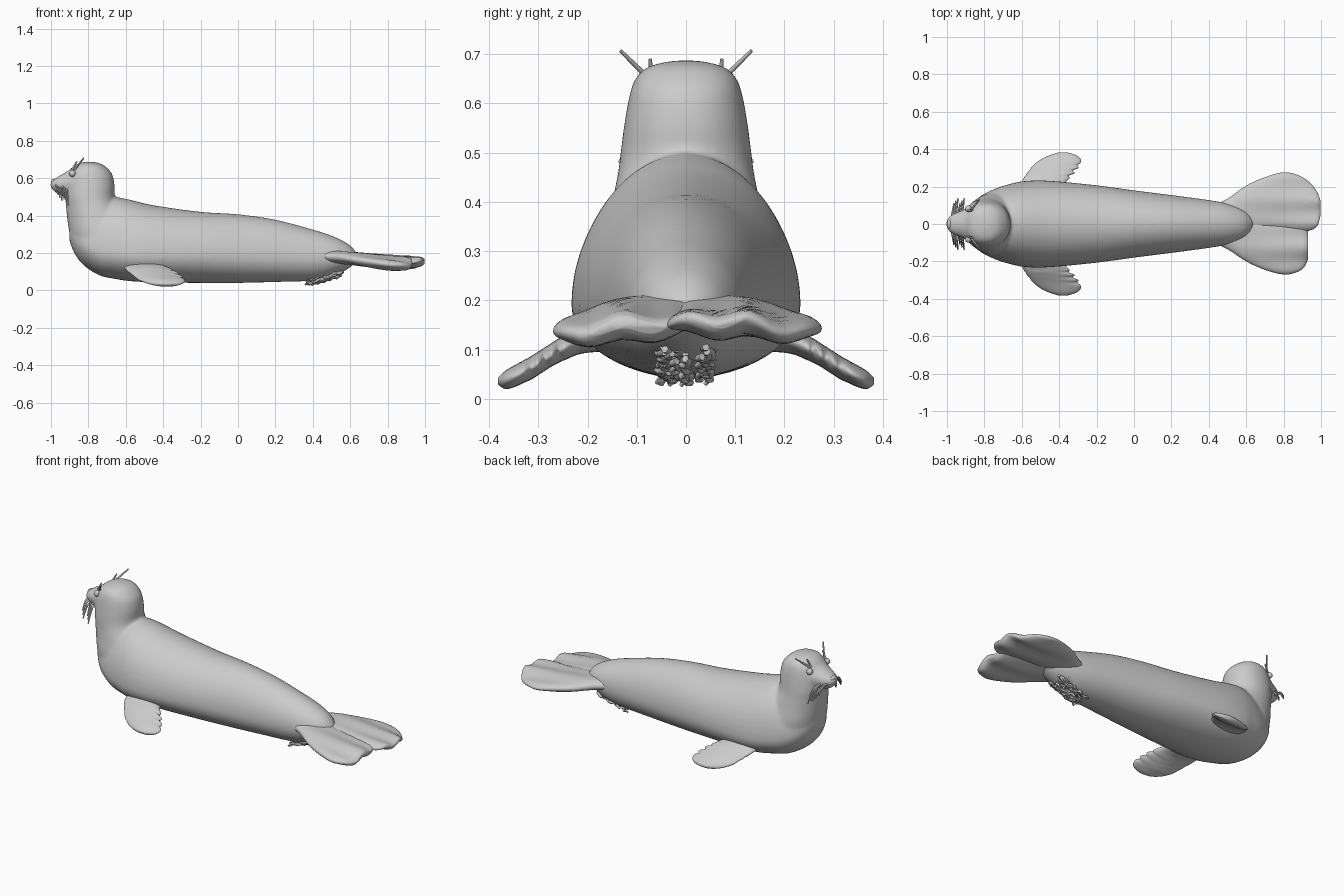
import bpy, bmesh, math, random
from mathutils import Vector

if "Cube" in bpy.data.objects:
    bpy.data.objects.remove(bpy.data.objects["Cube"])

random.seed(4)


def catmull(rows, steps):
    """Smoothly interpolate rows of section parameters."""
    out = []
    for i in range(len(rows) - 1):
        p = [rows[max(0, min(len(rows) - 1, i + k))] for k in (-1, 0, 1, 2)]
        for s in range(steps):
            t = s / steps
            out.append([0.5 * (2 * b + (c - a) * t + (2 * a - 5 * b + 4 * c - d) * t * t
                               + (3 * b - a - 3 * c + d) * t ** 3) for a, b, c, d in zip(*p)])
    return out + [list(rows[-1])]


def loft(bm, axis, rows, n=48, e=2.0, steps=5):
    """Rows: position along axis, centre 1, centre 2, half width, up, down."""
    place = {'x': lambda p, u, v: (p, u, v), 'y': lambda p, u, v: (u, p, v),
             'z': lambda p, u, v: (u, v, p)}[axis]
    rings = []
    for p, c1, c2, w, up, dn in catmull(rows, steps):
        ring = []
        for k in range(n):
            a = 2 * math.pi * k / n
            c, s = math.cos(a), math.sin(a)
            u = c1 + w * math.copysign(abs(c) ** (2 / e), c)
            v = c2 + (up if s > 0 else dn) * math.copysign(abs(s) ** (2 / e), s)
            ring.append(bm.verts.new(place(p, u, v)))
        rings.append(ring)
    for r, q in zip(rings, rings[1:]):
        for k in range(n):
            bm.faces.new((r[k], r[(k + 1) % n], q[(k + 1) % n], q[k]))
    bm.faces.new(rings[0])
    bm.faces.new(rings[-1])


def finish(bm, name, mirror=False):
    bmesh.ops.recalc_face_normals(bm, faces=bm.faces)
    for f in bm.faces:
        f.smooth = True
    me = bpy.data.meshes.new(name)
    bm.to_mesh(me)
    bm.free()
    ob = bpy.data.objects.new(name, me)
    bpy.context.collection.objects.link(ob)
    if mirror:
        ob.modifiers.new("mirror", 'MIRROR').use_axis = (False, True, False)
    return ob


def strands(name, paths, radius):
    """Thin tapered hairs, each a list of points."""
    cu = bpy.data.curves.new(name, 'CURVE')
    cu.dimensions = '3D'
    cu.bevel_depth = radius
    cu.bevel_resolution = 1
    cu.use_fill_caps = True
    for pts in paths:
        sp = cu.splines.new('POLY')
        sp.points.add(len(pts) - 1)
        for i, (q, co) in enumerate(zip(sp.points, pts)):
            q.co = (*co, 1)
            q.radius = 1 - 0.4 * i / (len(pts) - 1)
        sp.use_smooth = True
    ob = bpy.data.objects.new(name, cu)
    bpy.context.collection.objects.link(ob)
    return ob


# Torso, neck, head and muzzle, blended into one skin
bm = bmesh.new()
torso = [(-.90, .32, .05, .38, .26), (-.87, .28, .10, .38, .19), (-.82, .24, .15, .41, .13),
         (-.74, .21, .19, .47, .08), (-.66, .20, .215, .497, .062), (-.58, .19, .23, .485, .05),
         (-.45, .19, .231, .455, .043), (-.2, .19, .207, .42, .04), (0, .185, .18, .407, .04),
         (.2, .18, .155, .378, .045), (.4, .175, .128, .325, .052), (.5, .175, .11, .293, .075),
         (.58, .175, .08, .255, .11), (.62, .17, .05, .22, .14), (.64, .17, .02, .19, .155)]
loft(bm, 'x', [(x, 0, z, w, t - z, z - b) for x, z, w, t, b in torso])
head = [(.12, -.80, -.5, .12), (.2, -.87, -.5, .165), (.3, -.90, -.55, .17), (.4, -.915, -.60, .15),
        (.46, -.92, -.645, .138), (.5, -.925, -.66, .133), (.56, -.925, -.66, .125),
        (.62, -.915, -.672, .114), (.655, -.89, -.70, .10), (.676, -.86, -.73, .073),
        (.687, -.82, -.77, .025)]
loft(bm, 'z', [(z, (f + b) / 2, 0, (b - f) / 2, w, w) for z, f, b, w in head], e=2.15)
loft(bm, 'x', [(-.80, 0, .59, .11, .08, .09), (-.88, 0, .58, .093, .073, .08),
               (-.92, 0, .575, .073, .058, .075), (-.96, 0, .57, .057, .04, .055),
               (-.985, 0, .568, .042, .026, .037), (-1.003, 0, .567, .018, .011, .014)])
body = finish(bm, "body")
rm = body.modifiers.new("blend", 'REMESH')
rm.mode = 'VOXEL'
rm.voxel_size = 0.009
rm.use_smooth_shade = True
sm = body.modifiers.new("soften", 'SMOOTH')
sm.factor = 0.5
sm.iterations = 8

# Front flippers: y, leading x, trailing x, z, half thickness, with toe notches
bm = bmesh.new()
flip = [(.15, -.61, -.40, .125, .028), (.21, -.605, -.375, .118, .026), (.245, -.59, -.345, .104, .025),
        (.258, -.58, -.348, .098, .025), (.272, -.573, -.318, .09, .024), (.286, -.56, -.326, .081, .024),
        (.30, -.55, -.297, .072, .024), (.314, -.538, -.302, .063, .024), (.33, -.52, -.284, .055, .023),
        (.35, -.49, -.288, .045, .022), (.368, -.45, -.31, .038, .018), (.382, -.405, -.355, .036, .007)]
loft(bm, 'y', [(y, (a + b) / 2, z, (b - a) / 2, t, t) for y, a, b, z, t in flip], n=32)
finish(bm, "front_flippers", mirror=True)

# Hind flippers: x, inner y, outer y, z, half thickness
lobes = {
    "hind_flipper_left": [(.42, -.05, .10, .185, .03), (.5, -.05, .135, .18, .034), (.6, -.04, .205, .172, .034),
                          (.7, -.03, .25, .163, .034), (.8, -.03, .276, .156, .032), (.88, -.04, .26, .153, .03),
                          (.94, -.035, .222, .152, .026), (.98, -.01, .17, .155, .019), (.998, .05, .12, .158, .007)],
    "hind_flipper_right": [(.42, .05, -.10, .185, .03), (.5, .05, -.135, .18, .034), (.6, .04, -.20, .172, .034),
                           (.7, .02, -.245, .16, .035), (.8, .01, -.27, .15, .034), (.87, .005, -.258, .147, .03),
                           (.91, -.01, -.23, .147, .025), (.93, -.04, -.19, .15, .012)]}
for name, rows in lobes.items():
    bm = bmesh.new()
    loft(bm, 'x', [(x, (a + b) / 2, z, abs(b - a) / 2, t, t) for x, a, b, z, t in rows], n=40, e=2.2)
    # Droop the outer edges and raise soft toe ridges
    for v in bm.verts:
        k = max(0, v.co.x - .5)
        v.co.z += -.35 * k * max(0, abs(v.co.y) - .12) + .016 * k * math.cos(abs(v.co.y) * 48)
    finish(bm, name)

# Eyes
bm = bmesh.new()
bmesh.ops.create_uvsphere(bm, u_segments=20, v_segments=12, radius=.018)
bmesh.ops.translate(bm, vec=(-.885, .082, .625), verts=bm.verts)
finish(bm, "eyes", mirror=True)

# Nose pad
bm = bmesh.new()
bmesh.ops.create_uvsphere(bm, u_segments=20, v_segments=12, radius=1)
bmesh.ops.scale(bm, vec=(.014, .026, .014), verts=bm.verts)
bmesh.ops.translate(bm, vec=(-.985, 0, .582), verts=bm.verts)
finish(bm, "nose")

# Drooping whiskers and raised brow hairs on both sides
whiskers, brows = [], []
for s in (-1, 1):
    for i in range(6):
        x, z = -.975 + .011 * i, .555 - .008 * (i % 3)
        reach, drop = .075 + .013 * (i % 3), .045 + .008 * i
        whiskers.append([(x + .012 * t, s * (.035 + reach * t), z + .012 * math.sin(3 * t) - drop * t * t)
                         for t in (0, .25, .5, .75, 1)])
    for dx, end in ((0, (-.825, .133, .707)), (-.012, (-.862, .073, .69))):
        a, b = Vector((-.875 + dx, s * .07, .645)), Vector((end[0], s * end[1], end[2]))
        brows.append([a, a.lerp(b, .5), b])
strands("whiskers", whiskers, .006)
strands("brow_hairs", brows, .006)

# Shaggy tuft under the tail
tuft = []
for i in range(60):
    y, layer = random.uniform(-.052, .052), random.random()
    x0 = random.uniform(.36, .46)
    ph, length = random.uniform(0, 6), random.uniform(.07, .12)
    pts = []
    for k in range(9):
        x = x0 + length * k / 8
        low = .012 + .33 * (x - .36) + .018 * (abs(y) / .052) ** 2
        pts.append((x, y + .008 * math.sin(ph + k * 1.3), low + .035 * layer + .004 * math.sin(ph + k * 2)))
    tuft.append(pts[::-1])
strands("tail_tuft", tuft, .008)
